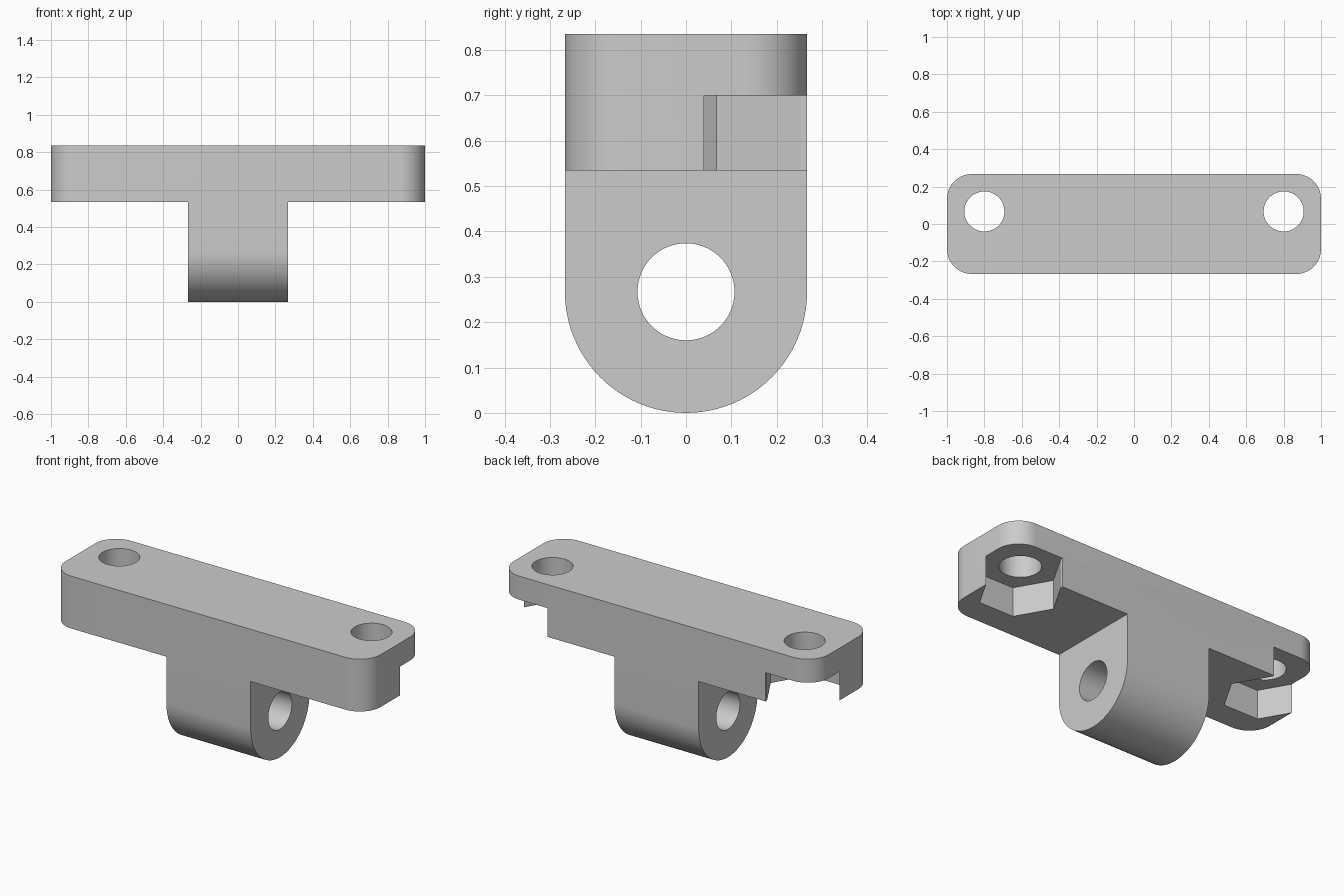
import bpy, bmesh, math
from mathutils import Matrix

if "Cube" in bpy.data.objects:
    bpy.data.objects.remove(bpy.data.objects["Cube"])

# One plain grey for the whole bracket
grey = bpy.data.materials.new("plain_grey")
grey.use_nodes = True
colour = (0.6, 0.6, 0.6, 1)
grey.diffuse_color = colour
grey.node_tree.nodes["Principled BSDF"].inputs["Base Color"].default_value = colour

HALF_X, HALF_Y = 1.0, 0.267
BASE, TOP, CEILING = 0.535, 0.835, 0.7
BOLT_X, BOLT_Y, BOLT_R = 0.8, 0.067, 0.107
NUT_R, CORNER = 0.216, 0.133


def arc(cx, cy, r, start, end, steps):
    angles = [math.radians(start + (end - start) * i / steps) for i in range(steps + 1)]
    return [(cx + r * math.cos(a), cy + r * math.sin(a)) for a in angles]


def prism(name, outline, low, high, along_x=False):
    """Extrude an outline along z, or a (y, z) outline along x."""
    bm = bmesh.new()
    face = bm.faces.new([bm.verts.new((a, b, low)) for a, b in outline])
    top = bmesh.ops.extrude_face_region(bm, geom=[face])["geom"]
    verts = [v for v in top if isinstance(v, bmesh.types.BMVert)]
    bmesh.ops.translate(bm, verts=verts, vec=(0, 0, high - low))
    if along_x:
        turn = Matrix(((0, 0, 1, 0), (1, 0, 0, 0), (0, 1, 0, 0), (0, 0, 0, 1)))
        bm.transform(turn)
    bmesh.ops.recalc_face_normals(bm, faces=bm.faces)
    mesh = bpy.data.meshes.new(name)
    bm.to_mesh(mesh)
    bm.free()
    mesh.materials.append(grey)
    obj = bpy.data.objects.new(name, mesh)
    bpy.context.collection.objects.link(obj)
    return obj


def circle(cx, cy, r):
    return arc(cx, cy, r, 0, 360, 64)[:-1]


# Plate with rounded corners
outline = []
for i, (sx, sy) in enumerate([(1, 1), (-1, 1), (-1, -1), (1, -1)]):
    outline += arc(sx * (HALF_X - CORNER), sy * (HALF_Y - CORNER), CORNER,
                   i * 90, i * 90 + 90, 16)
bracket = prism("mounting_bracket", outline, BASE, TOP)

# Round-ended lug below the plate
lug_outline = arc(0, HALF_Y, HALF_Y, 180, 360, 48) + [(HALF_Y, CEILING), (-HALF_Y, CEILING)]
lug = prism("lug", lug_outline, -HALF_Y, HALF_Y, along_x=True)
tools = [(lug, 'UNION')]

# Pivot hole through the lug
tools.append((prism("pivot_cutter", circle(0, HALF_Y, BOLT_R), -0.5, 0.5, True), 'DIFFERENCE'))

# Bolt holes, and nut pockets open to the back and the ends
flat = NUT_R * math.sqrt(3) / 2
pocket = [(NUT_R, 0), (NUT_R, 0.4), (-NUT_R / 2, 0.4), (-NUT_R / 2, flat),
          (-NUT_R, 0), (-NUT_R / 2, -flat), (NUT_R / 2, -flat)]
for side in (-1, 1):
    hole = prism("bolt_cutter", circle(side * BOLT_X, BOLT_Y, BOLT_R), 0.4, 1)
    points = [(side * (BOLT_X + x), BOLT_Y + y) for x, y in pocket]
    nut = prism("nut_cutter", points, 0.4, CEILING)
    tools += [(hole, 'DIFFERENCE'), (nut, 'DIFFERENCE')]

for tool, operation in tools:
    mod = bracket.modifiers.new(tool.name, 'BOOLEAN')
    mod.object, mod.operation, mod.solver = tool, operation, 'EXACT'
    tool.hide_render = True

# Bake the cuts and drop the helpers
bpy.context.view_layer.update()
result = bracket.evaluated_get(bpy.context.evaluated_depsgraph_get())
solid = bpy.data.meshes.new_from_object(result)
bracket.modifiers.clear()
bracket.data = solid
for tool, _ in tools:
    bpy.data.objects.remove(tool)

# Merge the flush plate and lug faces
bm = bmesh.new()
bm.from_mesh(solid)
bmesh.ops.remove_doubles(bm, verts=bm.verts, dist=0.0001)
bmesh.ops.dissolve_limit(bm, angle_limit=0.001, verts=bm.verts, edges=bm.edges)
bm.to_mesh(solid)
bm.free()

bpy.ops.object.select_all(action='DESELECT')
bracket.select_set(True)
bpy.context.view_layer.objects.active = bracket
bpy.ops.object.shade_smooth_by_angle(angle=math.radians(20))
